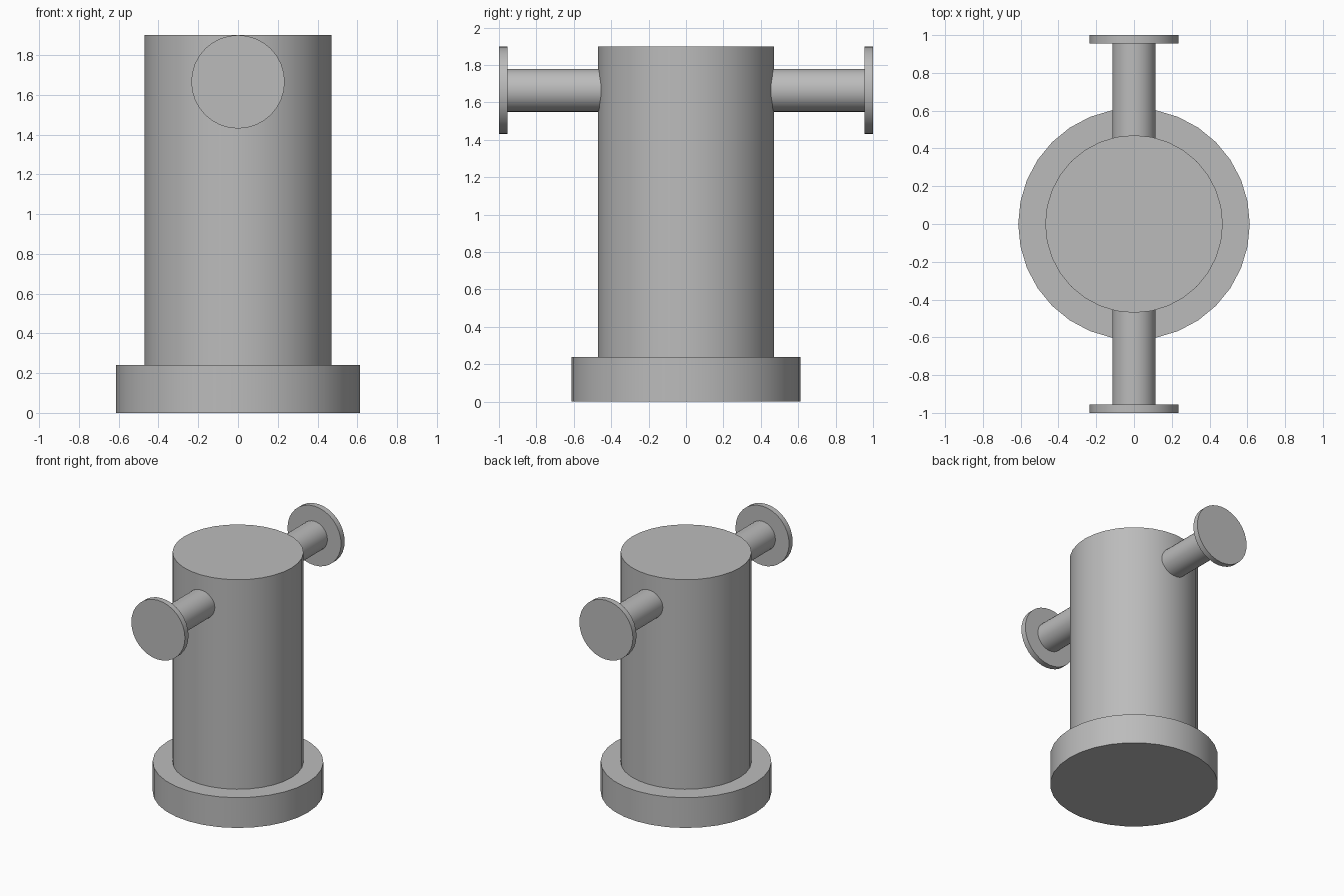
import bpy
import math

cube = bpy.data.objects.get("Cube")
if cube:
    bpy.data.objects.remove(cube, do_unlink=True)

# Single grey finish
grey = bpy.data.materials.new("plain grey")
grey.use_nodes = True
colour = (0.5, 0.5, 0.5, 1)
grey.diffuse_color = colour
grey.node_tree.nodes["Principled BSDF"].inputs["Base Color"].default_value = colour


def cylinder(name, radius, start, end, sides=32, z=None):
    """Upright from start to end, or lying along y at height z."""
    middle = (start + end) / 2
    lying = z is not None
    bpy.ops.mesh.primitive_cylinder_add(
        vertices=sides, radius=radius, depth=abs(end - start),
        location=(0, middle, z) if lying else (0, 0, middle),
        rotation=(math.pi / 2 if lying else 0, 0, 0))
    part = bpy.context.object
    part.name = name
    part.data.materials.append(grey)
    bpy.ops.object.shade_smooth_by_angle(angle=math.radians(35))


# Base and upright post
cylinder("base", 0.613, 0, 0.24)
cylinder("post", 0.47, 0.2, 1.9)

# Arms with round end caps, front and back
for side, label in ((-1, "front"), (1, "back")):
    cylinder(label + "_arm", 0.115, side * 0.4, side * 0.97, z=1.665)
    cylinder(label + "_end_cap", 0.235, side * 0.955, side, z=1.665)
